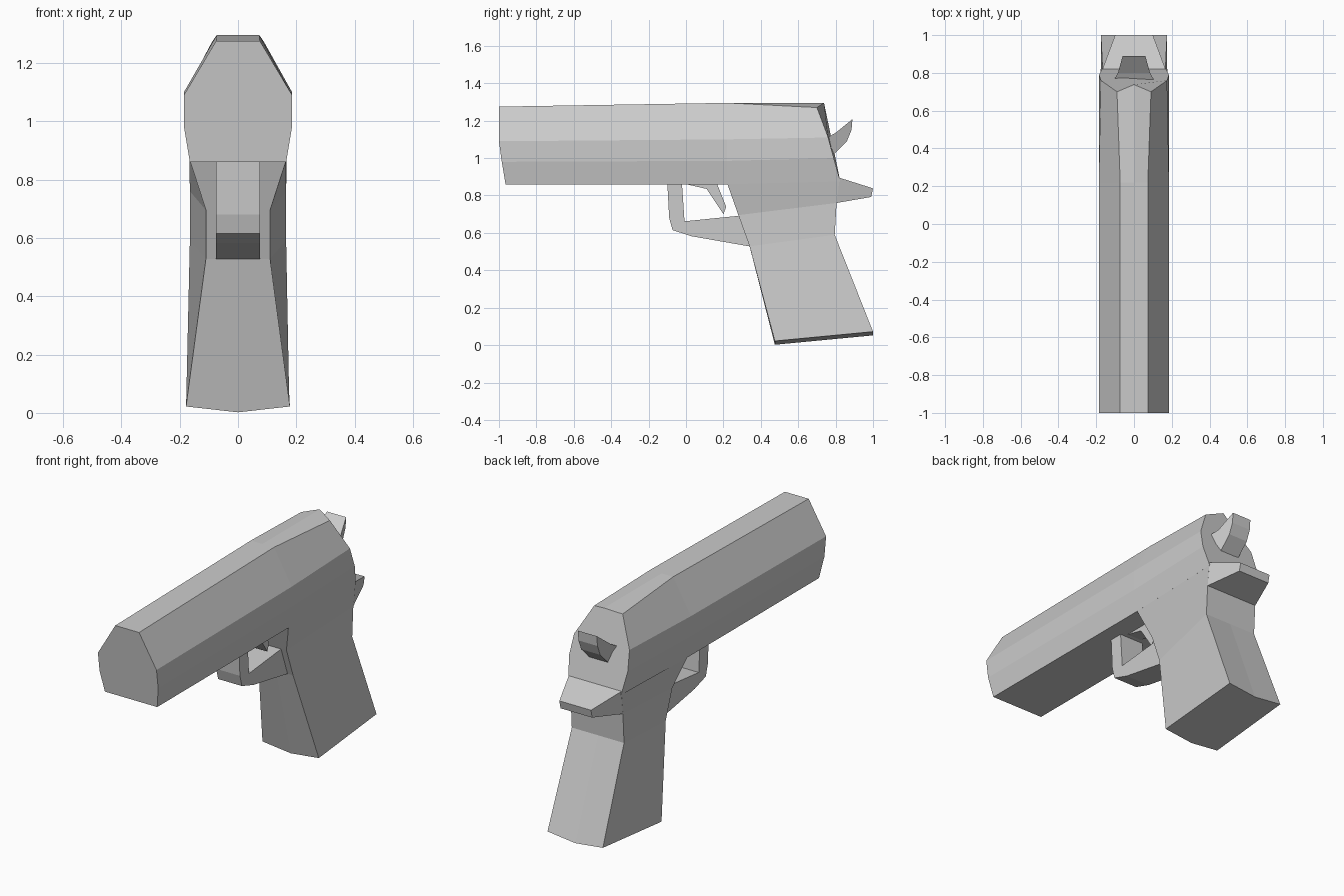
import bpy, bmesh

if "Cube" in bpy.data.objects:
    bpy.data.objects.remove(bpy.data.objects["Cube"])


def loft(name, rings):
    """Skin closed rings of (x, y, z) points and cap both ends."""
    bm = bmesh.new()
    rows = [[bm.verts.new(p) for p in ring] for ring in rings]
    n = len(rows[0])
    for a, b in zip(rows, rows[1:]):
        for i in range(n):
            j = (i + 1) % n
            bm.faces.new((a[i], a[j], b[j], b[i]))
    bm.faces.new(rows[0])
    bm.faces.new(rows[-1])
    bmesh.ops.recalc_face_normals(bm, faces=bm.faces)
    mesh = bpy.data.meshes.new(name)
    bm.to_mesh(mesh)
    bm.free()
    obj = bpy.data.objects.new(name, mesh)
    bpy.context.collection.objects.link(obj)
    return obj


def mirrored(half):
    """Close a half section into a full ring; points on x = 0 stay single."""
    return half + [(-x, y, z) for x, y, z in reversed(half) if x > 0]


def plate(name, profile):
    """Side profile of (y, z, half width) points spanned from left to right."""
    return loft(name, [[(s * w, y, z) for y, z, w in profile] for s in (-1, 1)])


# Slide: faceted section from muzzle to slanted rear
loft("slide", [mirrored(r) for r in (
    [(.165, -.965, .86), (.185, -.985, .98), (.185, -1, 1.09), (.075, -1, 1.275), (0, -1, 1.275)],
    [(.165, .22, .86), (.185, .22, .985), (.185, .22, 1.10), (.073, .22, 1.295), (0, .22, 1.295)],
    [(.167, .825, .875), (.185, .79, 1.0), (.175, .76, 1.11), (.09, .70, 1.27), (0, .738, 1.295)],
)])

# Grip: front edge narrows at the guard, shallow keel on the base
grip_rows = [
    ((.165, .22, .865), (.167, .822, .893)),
    ((.11, .28, .695), (.165, .805, .76)),
    ((.11, .34, .528), (.165, .795, .59)),
    ((.178, .475, .022), (.175, 1.0, .072)),
]
loft("grip", [[(-f[0], *f[1:]), (0, *f[1:]), f, b, (0, *b[1:]), (-b[0], *b[1:])]
              for f, b in grip_rows]
     ).data.name = "grip"
grip = bpy.data.objects["grip"].data
for v in grip.vertices:
    if v.co.x == 0 and v.co.z < .1:
        v.co.z -= .02

# Beavertail tapering rearward
plate("beavertail", [(.82, .895, .167), (1.0, .838, .10), (.99, .792, .10), (.805, .76, .165)])

# Trigger guard: open C-shaped loop
plate("trigger_guard", [(y, z, .075) for y, z in (
    (-.10, .87), (-.09, .68), (-.072, .615), (.03, .582), (.345, .527),
    (.30, .693), (-.008, .662), (-.022, .87))])

# Trigger
plate("trigger", [(y, z, .045) for y, z in (
    (-.02, .865), (.11, .835), (.20, .70), (.215, .74), (.165, .865))])

# Hammer: broad root, narrow raised spur
plate("hammer", [(.755, 1.11, .11), (.80, 1.135, .085), (.89, 1.208, .06), (.885, 1.15, .06),
                 (.86, 1.09, .06), (.79, 1.02, .06)])
